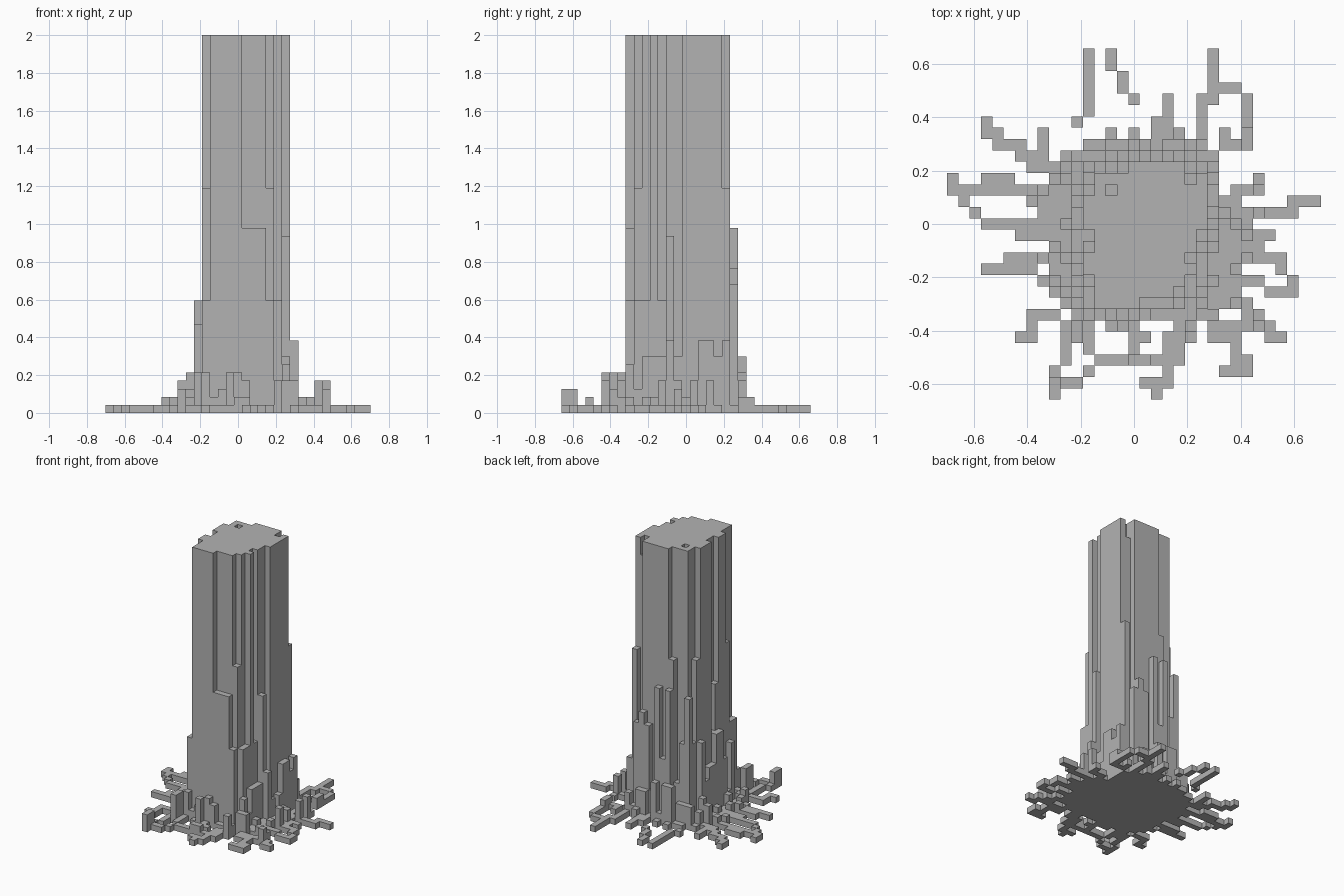
import bpy
import bmesh
import random

random.seed(11)
if "Cube" in bpy.data.objects:
    bpy.data.objects.remove(bpy.data.objects["Cube"], do_unlink=True)

TALL = 47            # trunk height in cells
CELL = 2 / TALL      # cell size
MID_I, MID_J = 16, 15  # grid centre; j counts from back to front

bark = bpy.data.materials.new("bark_grey")
bark.use_nodes = True
bark.diffuse_color = (0.45, 0.45, 0.45, 1)
bark.node_tree.nodes["Principled BSDF"].inputs["Base Color"].default_value = (0.45, 0.45, 0.45, 1)

COMPASS = {"N": (0, -1), "S": (0, 1), "E": (1, 0), "W": (-1, 0),
           "NE": (1, -1), "NW": (-1, -1), "SE": (1, 1), "SW": (-1, 1)}


def rows(first, spans):
    """Cells of consecutive rows, each given as first and last column."""
    return {(i, first + n) for n, (a, b) in enumerate(spans) for i in range(a, b + 1)}


def walk(i, j, route):
    """Cells met on a compass walk such as '3S E NE'."""
    cells = {(i, j)}
    for step in route.split():
        way = step.lstrip("0123456789")
        count = int(step[:len(step) - len(way)] or 1)
        for _ in range(count):
            i, j = i + COMPASS[way][0], j + COMPASS[way][1]
            cells.add((i, j))
    return cells


# Full-height trunk section and the wide foot around it
core = rows(10, [(16, 20), (13, 22), (13, 22), (12, 22), (12, 22), (12, 22), (13, 21),
                 (13, 21), (12, 20), (12, 21), (13, 20), (13, 19), (13, 16)])
core -= {(21, 11), (14, 12)}
foot = rows(8, [(12, 22), (10, 23), (9, 23), (9, 23), (8, 23), (7, 24), (8, 25), (9, 26),
                (9, 28), (9, 27), (7, 26), (9, 25), (8, 24), (9, 24), (10, 24), (12, 23)])

# Roots creeping outwards, each listed from its tip
roots = [
    (12, 0, "5S SW"), (14, 0, "S SE S SE"), (23, 0, "3S 2E SE 4S 2W N"),
    (23, 4, "W 4S"), (19, 4, "2S W S 2E S"), (16, 7, "S"), (14, 7, "S"),
    (3, 6, "S E S 2E S E S 2E"), (8, 7, "3S 2E"),
    (0, 11, "S E S SE SE 5E"), (5, 11, "2W S W 2E"), (5, 12, "2E S E S E"),
    (6, 16, "2E NE"), (3, 19, "4E N 2W"),
    (6, 25, "E 2N 2E NE N"), (9, 30, "N 2E"), (9, 28, "NE 3N E 2N"),
    (12, 28, "NE 6E 2N"), (12, 26, "4N"), (11, 25, "N E"),
    (18, 30, "N W 2E 2N"), (16, 27, "5N"), (14, 24, "2E S E"),
    (20, 27, "N NE 2N E 2N"), (20, 25, "2N"),
    (24, 28, "2E N W 2N 2W 2N"), (29, 25, "W N W N W N W N"), (23, 25, "E N 2E"),
    (30, 20, "S 2W NW 2W"), (29, 19, "N 3W N W"),
    (32, 13, "2W S 4W S W"), (27, 11, "S 2W S 2W"),
]
root_cells = set()
for i, j, route in roots:
    root_cells |= walk(i, j, route)
root_cells -= core | foot

height = {c: 1 for c in root_cells | foot}
height.update({c: TALL for c in core})


def limit(i, j):
    """Tallest growth allowed, dropping off away from the trunk."""
    across = 28 if 12 <= i <= 22 else {11: 14, 23: 9, 10: 5, 9: 4, 26: 4, 27: 4}.get(i, 2)
    along = 28 if 10 <= j <= 22 else {9: 23, 8: 9, 23: 7, 24: 5, 25: 5, 26: 4}.get(j, 2)
    return min(across, along)


# Stepped buttresses climbing the trunk, with low knobs further out
for i, j in sorted(foot - core):
    near = sum((i + a, j + b) in core for a in (-1, 0, 1) for b in (-1, 0, 1))
    top = limit(i, j)
    if near:
        height[i, j] = max(2, int(top * random.choice((0.25, 0.5, 0.7, 0.82, 1))))
    elif random.random() < 0.55:
        height[i, j] = random.randint(1, min(top, 7))
for i, j in sorted(root_cells):
    if 7 <= i <= 27 and 7 <= j <= 27 and random.random() < 0.3:
        height[i, j] = random.randint(1, limit(i, j))

# Front slab, pits in the top and corner knobs
for i in (17, 18, 19):
    height[i, 22] = 23
height[20, 22] = 14
height[21, 11] = height[14, 12] = TALL - 3
height[11, 16] = height[11, 17] = 14
height[23, 12] = height[23, 17] = 9
height[26, 18] = height[27, 14] = 4
height[9, 29] = height[9, 30] = 3


def build(name, cells):
    """Blocky solid whose walls stop where a neighbour is as tall."""
    bm = bmesh.new()

    def quad(*corners):
        bm.faces.new([bm.verts.new(((x - MID_I) * CELL, (MID_J - y) * CELL, z * CELL))
                      for x, y, z in corners])

    for i, j in sorted(cells):
        top = height[i, j]
        l, r, b, f = i - 0.5, i + 0.5, j - 0.5, j + 0.5
        quad((l, f, top), (r, f, top), (r, b, top), (l, b, top))
        quad((l, b, 0), (r, b, 0), (r, f, 0), (l, f, 0))
        sides = {"N": ((r, b), (l, b)), "S": ((l, f), (r, f)),
                 "E": ((r, f), (r, b)), "W": ((l, b), (l, f))}
        for way, (p, q) in sides.items():
            di, dj = COMPASS[way]
            for z in range(height.get((i + di, j + dj), 0), top):
                quad((*p, z), (*q, z), (*q, z + 1), (*p, z + 1))
    bmesh.ops.remove_doubles(bm, verts=bm.verts, dist=CELL / 100)
    mesh = bpy.data.meshes.new(name)
    bm.to_mesh(mesh)
    bm.free()
    mesh.materials.append(bark)
    bpy.context.collection.objects.link(bpy.data.objects.new(name, mesh))


buttresses = set(height) - core - root_cells
build("trunk", core)
build("buttresses", buttresses)
build("roots", root_cells)
